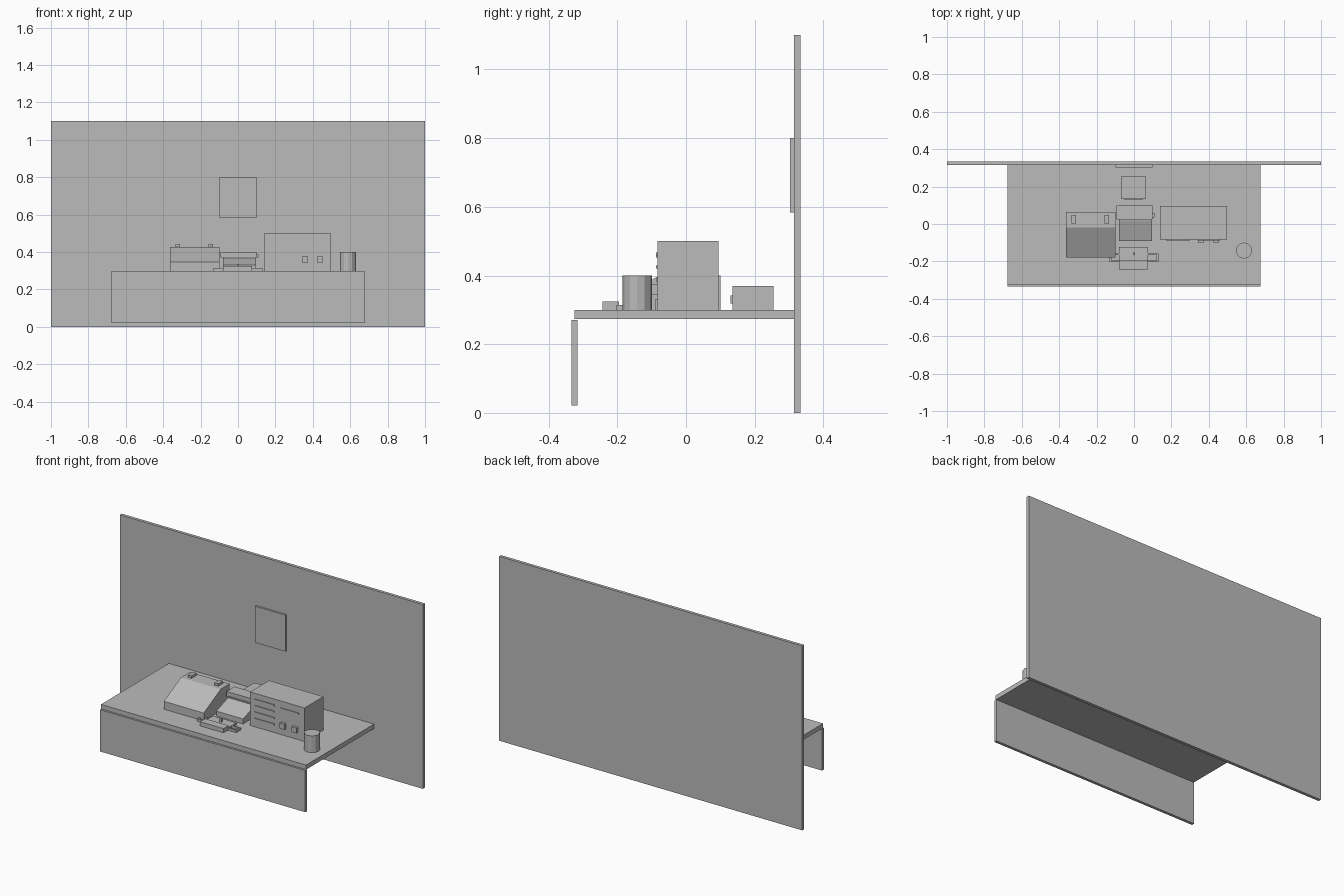
import bpy, bmesh

cube = bpy.data.objects.get("Cube")
if cube:
    bpy.data.objects.remove(cube, do_unlink=True)

GREY = (0.5, 0.5, 0.5, 1)
grey = bpy.data.materials.new("plain_grey")
grey.use_nodes = True
grey.diffuse_color = GREY
grey.node_tree.nodes["Principled BSDF"].inputs["Base Color"].default_value = GREY


def finish(name, bm):
    bmesh.ops.recalc_face_normals(bm, faces=bm.faces)
    mesh = bpy.data.meshes.new(name)
    bm.to_mesh(mesh)
    bm.free()
    mesh.materials.append(grey)
    obj = bpy.data.objects.new(name, mesh)
    bpy.context.collection.objects.link(obj)
    return obj


def prism(name, x0, x1, profile):
    """Extrude a (y, z) outline from x0 to x1."""
    bm = bmesh.new()
    face = bm.faces.new([bm.verts.new((x0, y, z)) for y, z in profile])
    out = bmesh.ops.extrude_face_region(bm, geom=[face])
    verts = [g for g in out["geom"] if isinstance(g, bmesh.types.BMVert)]
    bmesh.ops.translate(bm, verts=verts, vec=(x1 - x0, 0, 0))
    return finish(name, bm)


def box(name, x, y, z):
    return prism(name, x[0], x[1],
                 [(y[0], z[0]), (y[1], z[0]), (y[1], z[1]), (y[0], z[1])])


TOP = 0.3

# Back wall with a framed sheet
box("back_wall", (-1, 1), (0.315, 0.333), (0, 1.1))
box("wall_picture", (-0.1, 0.1), (0.303, 0.315), (0.583, 0.8))

# Desk
box("desk_top", (-0.677, 0.677), (-0.325, 0.315), (0.273, TOP))
box("desk_front_panel", (-0.677, 0.677), (-0.333, -0.316), (0.022, 0.271))

# Sloped console with two blocks on top
prism("sloped_console", -0.363, -0.1,
      [(-0.18, TOP), (0.065, TOP), (0.065, 0.428), (-0.02, 0.428), (-0.18, 0.347)])
for side, x in (("right", -0.333), ("left", -0.157)):
    box("console_block_" + side, (x, x + 0.024), (0.003, 0.048), (0.428, 0.443))

# Typing machine: sloped key bed, raised carriage, roller knob
prism("machine_key_bed", -0.08, 0.097,
      [(-0.09, TOP), (0.025, TOP), (0.025, 0.37), (-0.09, 0.33)])
box("machine_body", (-0.08, 0.097), (0.02, 0.1), (TOP, 0.375))
box("machine_carriage", (-0.093, 0.1), (0.025, 0.1), (0.37, 0.4))
box("carriage_knob", (0.1, 0.109), (0.035, 0.06), (0.372, 0.388))

# Cabinet with louvres, a label strip and two knobs
box("cabinet", (0.138, 0.497), (-0.083, 0.095), (TOP, 0.5))
for i in range(4):
    z = 0.345 + 0.038 * i
    box(f"cabinet_louvre_{i}", (0.17, 0.3), (-0.088, -0.083), (z, z + 0.008))
box("cabinet_strip", (0.34, 0.46), (-0.087, -0.083), (0.452, 0.46))
for i in range(2):
    x = 0.343 + 0.08 * i
    box(f"cabinet_knob_{i}", (x, x + 0.032), (-0.099, -0.083), (0.343, 0.375))

# Small box at the back
box("rear_box", (-0.07, 0.065), (0.135, 0.255), (TOP, 0.37))
box("rear_box_plate", (-0.05, 0.045), (0.129, 0.135), (0.318, 0.342))

# Low tray with a handle loop at each end
box("tray", (-0.08, 0.075), (-0.243, -0.122), (TOP, 0.314))
box("tray_lid", (-0.08, 0.075), (-0.243, -0.195), (0.314, 0.325))
box("tray_button", (-0.006, 0.006), (-0.165, -0.153), (0.314, 0.335))
for side, s in (("left", 1), ("right", -1)):
    near, far, inner = 0.075 * s, 0.13 * s, 0.12 * s
    box("handle_end_" + side, sorted((inner, far)), (-0.203, -0.158), (TOP, 0.314))
    for part, y in (("front", -0.203), ("rear", -0.167)):
        box(f"handle_{part}_{side}", sorted((near, inner)), (y, y + 0.009), (TOP, 0.314))

# Faceted cup
bm = bmesh.new()
bmesh.ops.create_cone(bm, cap_ends=True, segments=12, radius1=0.043,
                      radius2=0.043, depth=0.1)
bmesh.ops.translate(bm, verts=bm.verts, vec=(0.588, -0.142, TOP + 0.05))
finish("cup", bm)
